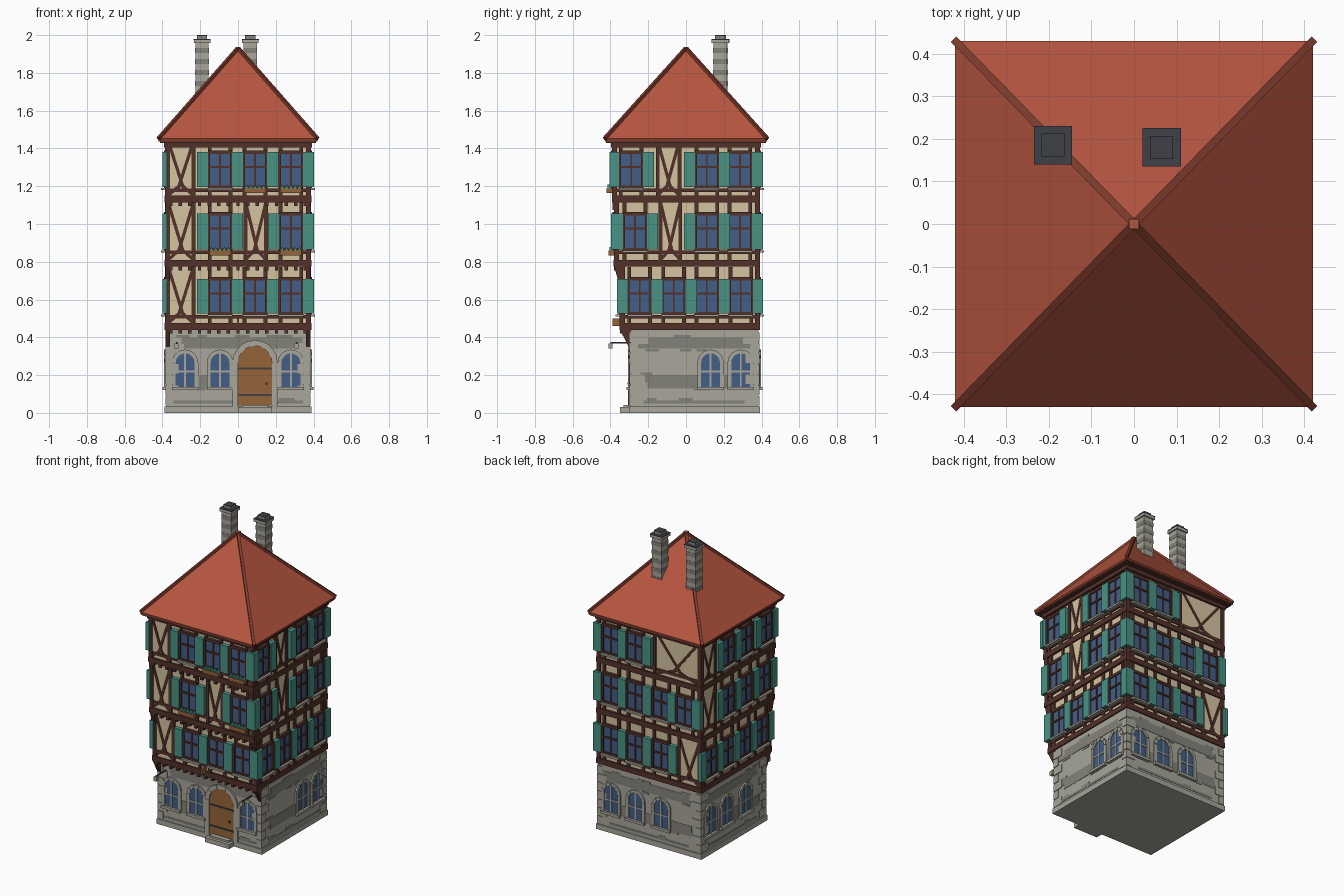
import bpy, bmesh, math, random
from mathutils import Vector, Matrix

if "Cube" in bpy.data.objects:
    bpy.data.objects.remove(bpy.data.objects["Cube"])
random.seed(4)

# ---- flat colours (sRGB converted to linear)
def lin(c):
    c /= 255
    return c / 12.92 if c < 0.04045 else ((c + 0.055) / 1.055) ** 2.4
COL = dict(cream=(212, 196, 160), timber=(82, 49, 42), roof_tile=(182, 86, 64), dark_tile=(126, 58, 44),
           stone=(168, 166, 155), dark_stone=(132, 130, 121), teal=(72, 146, 132), glass=(66, 94, 134),
           door_wood=(150, 100, 56), charcoal=(64, 64, 72))
MAT = {}
for k, c in COL.items():
    MAT[k] = bpy.data.materials.new(k)
    MAT[k].diffuse_color = (*[lin(v) for v in c], 1)

# ---- each named part collects its pieces in one bmesh
parts = {}
def part(name, mat):
    return parts.setdefault(name, (bmesh.new(), mat))[0]

def box(name, mat, x0, x1, y0, y1, z0, z1):
    M = Matrix.Translation(((x0 + x1) / 2, (y0 + y1) / 2, (z0 + z1) / 2)) @ Matrix.Diagonal((x1 - x0, y1 - y0, z1 - z0, 1))
    bmesh.ops.create_cube(part(name, mat), size=1, matrix=M)

# a face is (axis, sign, plane); pieces are drawn in (u, z) and extruded in depth
def prism(name, mat, face, pts, d0, d1):
    bm = part(name, mat)
    ax, s, pl = face
    rings = []
    for d in (d0, d1):
        w = s * (pl + d)
        rings.append([bm.verts.new((w, u, z) if ax == 'x' else (u, w, z)) for u, z in pts])
    a, b = rings
    bm.faces.new(a)
    bm.faces.new(b)
    for i in range(len(pts)):
        j = (i + 1) % len(pts)
        bm.faces.new((a[i], a[j], b[j], b[i]))

def rect(name, mat, face, u0, u1, z0, z1, d0, d1):
    prism(name, mat, face, [(u0, z0), (u1, z0), (u1, z1), (u0, z1)], d0, d1)

def beam(name, mat, face, p, q, w, d0, d1):
    p, q = Vector(p), Vector(q)
    t = (q - p).normalized() * w / 2
    n = Vector((-t.y, t.x))
    prism(name, mat, face, [p + n, q + n, q - n, p - n], d0, d1)

def arch(u, h, z0, top, n=10):
    c = top - h
    return [(u - h, z0)] + [(u - h * math.cos(math.pi * i / n), c + h * math.sin(math.pi * i / n)) for i in range(n + 1)] + [(u + h, z0)]

def surround(face, u, h, z0, top, w, d):
    a, b = arch(u, h, z0, top), arch(u, h + w, z0, top + w)
    for i in range(len(a) - 1):
        # every other block of the surround stands further out
        prism('stone_surrounds', 'stone', face, [a[i], a[i + 1], b[i + 1], b[i]], -0.01, d - 0.003 * (i % 2))

# ---- ground floor in stone
GF, GR, GB, GL = ('y', -1, 0.295), ('x', 1, 0.38), ('y', 1, 0.385), ('x', -1, 0.38)
box('ground_floor_wall', 'stone', -0.38, 0.38, -0.295, 0.385, 0.002, 0.44)
box('plinth', 'stone', -0.388, 0.388, -0.303, 0.392, 0, 0.035)
box('door_step', 'stone', 0, 0.18, -0.35, -0.295, 0, 0.03)
box('door_step', 'stone', 0.02, 0.16, -0.33, -0.295, 0.03, 0.042)
bands = [(0.05, 0.065), (0.13, 0.16), (0.16, 0.2), (0.34, 0.365), (0.365, 0.4)]
for face, u0, u1 in ((GF, -0.38, 0.38), (GB, -0.38, 0.38), (GR, -0.295, 0.385), (GL, -0.295, 0.385)):
    for z0, z1 in bands:
        rect('dark_stone_courses', 'dark_stone', face, u0 + random.uniform(.02, .1), u1 - random.uniform(.02, .1), z0, z1, -0.005, 0.002)
    for i in range(9):
        u, z = random.uniform(u0 + .05, u1 - .13), random.choice((0.2, 0.325, 0.4, 0.118, 0.065))
        rect('dark_stone_courses', 'dark_stone', face, u, u + random.uniform(.04, .09), z, z + 0.013, -0.005, 0.002)
for sx in (-1, 1):                                   # corner quoins
    for cy, sy in ((-0.295, 1), (0.385, -1)):
        for i in range(7):
            lx, ly = (0.07, 0.04) if i % 2 else (0.04, 0.07)
            z = 0.04 + i * 0.056
            xs = sorted((sx * 0.385, sx * (0.385 - lx)))
            ys = sorted((cy - sy * 0.005, cy + sy * ly))
            box('quoins', 'stone', *xs, *ys, z, z + 0.05)
for face, us in ((GF, (-0.28, -0.095, 0.28)), (GR, (0.13, 0.29)), (GB, (-0.09, 0.1, 0.28)), (GL, (-0.08, 0.12, 0.29))):
    for u in us:                                     # arched windows
        prism('arched_glass', 'glass', face, arch(u, 0.05, 0.135, 0.315), -0.005, 0.004)
        surround(face, u, 0.05, 0.135, 0.315, 0.02, 0.011)
        rect('arched_window_bars', 'stone', face, u - .005, u + .005, 0.135, 0.314, 0, 0.008)
        rect('arched_window_bars', 'stone', face, u - .05, u + .05, 0.215, 0.224, 0, 0.008)
        rect('ground_sills', 'stone', face, u - .07, u + .07, 0.12, 0.137, -0.005, 0.02)
prism('front_door', 'door_wood', GF, arch(0.09, 0.09, 0.04, 0.355, 14), -0.01, 0.005)
surround(GF, 0.09, 0.09, 0.035, 0.355, 0.03, 0.013)
for z in (0.095, 0.235):
    rect('door_straps', 'charcoal', GF, 0.003, 0.177, z - .005, z + .005, 0, 0.009)
rect('door_knob', 'charcoal', GF, 0.145, 0.155, 0.15, 0.162, 0, 0.014)
for x in (-0.325, 0.31):                             # wall lanterns
    box('lantern_arms', 'charcoal', x - .004, x + .004, -0.4, -0.29, 0.368, 0.374)
    box('lanterns', 'stone', x - .011, x + .011, -0.41, -0.388, 0.34, 0.368)

# ---- timber storeys: z0, z1, window bottom, window top, front plane
FLOORS = [(0.44, 0.775, 0.525, 0.71, 0.35), (0.775, 1.115, 0.865, 1.055, 0.38), (1.115, 1.44, 1.195, 1.38, 0.39)]
W4 = (-0.265, -0.09, 0.1, 0.28)
LAYOUT = [  # per storey: windows and braced panels for front, right, back, left
    [((-0.095, 0.09, 0.28), [(-0.37, -0.235)]), ((-0.245, -0.065, 0.11, 0.29), []),
     ((-0.09, 0.1, 0.28), [(-0.37, -0.22)]), ((-0.245, -0.065, 0.11, 0.29), [])],
    [((-0.095, 0.28), [(-0.37, -0.235), (0.04, 0.148)]), ((-0.27, 0.11, 0.285), [(-0.135, -0.03)]),
     (W4, []), ((-0.27, -0.08, 0.11), [(0.235, 0.375)])],
    [((-0.095, 0.09, 0.28), [(-0.37, -0.235)]), ((-0.29, 0.11, 0.285), [(-0.15, -0.035)]),
     ((0.1, 0.28), [(-0.37, -0.04)]), ((-0.29, -0.08, 0.11), [(0.235, 0.375)])],
]

def panel(face, u0, u1, z0, z1):
    m, q = (u0 + u1) / 2, (u1 - u0) * 0.1
    for u in (u0, u1):
        rect('timber_posts', 'timber', face, u - .01, u + .01, z0, z1, -0.02, 0.001)
    beam('timber_braces', 'timber', face, (u0, z1), (m + q, z0 + .04), 0.017, -0.02, -0.001)
    beam('timber_braces', 'timber', face, (u1, z1), (m - q, z0 + .04), 0.017, -0.02, -0.002)
    beam('timber_braces', 'timber', face, (u0, z0), (m, z0 + .06), 0.017, -0.02, -0.003)
    beam('timber_braces', 'timber', face, (u1, z0), (m, z0 + .06), 0.017, -0.02, -0.004)

def window(face, u, zb, zt, planter):
    h = 0.062
    rect('window_glass', 'glass', face, u - h, u + h, zb, zt, -0.015, 0.001)
    for s in (-1, 1):
        rect('window_frames', 'timber', face, u + s * h - .009, u + s * h + .009, zb, zt, -0.015, 0.01)
    for z, t in ((zb, .009), (zt, .009), (zb + (zt - zb) * .58, .005)):
        rect('window_frames', 'timber', face, u - h, u + h, z - t, z + t, -0.015, 0.008)
    rect('window_frames', 'timber', face, u - .005, u + .005, zb, zt, -0.015, 0.006)
    for s in (-1, 1):                                # short studs above and below
        rect('timber_studs', 'timber', face, u + s * .055 - .01, u + s * .055 + .01, zb - .06, zb, -0.02, 0)
        rect('timber_studs', 'timber', face, u + s * .055 - .01, u + s * .055 + .01, zt, zt + .062, -0.02, 0)
    if planter:
        rect('flower_boxes', 'door_wood', face, u - .057, u + .057, zb - .032, zb - .006, -0.01, 0.03)
        for k in range(5):
            v = u - .045 + k * .0225
            prism('plants', 'teal', face, [(v - .012, zb - .008), (v + .012, zb - .008), (v, zb + .014)], 0.008, 0.026)
    else:
        rect('window_sills', 'stone', face, u - .066, u + .066, zb - .016, zb - .004, -0.01, 0.022)

for f, (z0, z1, zb, zt, yf) in enumerate(FLOORS):
    faces = [('y', -1, yf), ('x', 1, 0.385), ('y', 1, 0.39), ('x', -1, 0.385)]
    box('plaster_walls', 'cream', -0.375, 0.375, -yf + .01, 0.38, z0, z1)
    box('floor_beams', 'timber', -0.388, 0.388, -yf - .003, 0.393, z0, z0 + .035)
    for sx in (-1, 1):                               # corner posts
        for y in (-yf, 0.365):
            xs = sorted((sx * 0.386, sx * 0.36))
            box('corner_posts', 'timber', *xs, y - .001, y + .026, z0, z1)
    for i, face in enumerate(faces):
        lo, hi = (-0.385, 0.385) if face[0] == 'y' else (-yf, 0.39)
        wins, panels = LAYOUT[f][i]
        rect('timber_rails', 'timber', face, lo, hi, zb - .025, zb - .006, -0.02, -0.002)
        for a, b in panels:
            panel(face, a, b, z0 + .035, z1)
            # plain plaster behind the braces, covering the rail
            rect('plaster_panels', 'cream', face, a, b, z0 + .03, z1, -0.015, -0.0015 - .004)
        shutters = []
        for k, u in enumerate(wins):
            planter = i == 0 and ((f == 2 and k > 0) or f == 1)
            window(face, u, zb, zt, planter)
            for c in (u - .0925, u + .0925):
                if all(abs(c - s) > .045 for s in shutters):
                    shutters.append(c)
        for c in shutters:
            a, b = max(c - .029, lo - .012), min(c + .029, hi + .018)
            if b - a > .015:
                rect('shutters', 'teal', face, a, b, zb, zt, -0.01, 0.016)
    # jetty joist ends and corner brackets on the front
    below = (0.295, 0.35, 0.38)[f]
    for k in range(15):
        x = -0.357 + k * 0.051
        box('joist_ends', 'timber', x - .009, x + .009, -yf, -below + .01, z0 - .02, z0)
    drop = (0.09, 0.08, 0.04)[f]
    for s in (-1, 1):
        side = ('x', s, 0.36)
        prism('jetty_brackets', 'timber', side, [(-yf, z0), (-below + .005, z0), (-below + .005, z0 - drop), (-below - .008, z0 - drop)], 0, 0.024)
box('top_beam', 'timber', -0.392, 0.392, -0.397, 0.397, 1.405, 1.44)
box('hanging_bracket', 'door_wood', -0.006, 0.006, -0.388, -0.34, 0.46, 0.5)

# ---- pyramid roof with hip ridges
RX, RY, RZ, TOP = 0.42, 0.43, 1.452, 1.93
box('eaves_board', 'timber', -RX + .006, RX - .006, -RY + .006, RY - .006, 1.43, 1.442)
box('eaves_edge', 'dark_tile', -RX, RX, -RY, RY, 1.438, RZ)
bm = part('roof', 'roof_tile')
base = [bm.verts.new((sx * RX, sy * RY, RZ)) for sx, sy in ((-1, -1), (1, -1), (1, 1), (-1, 1))]
tip = bm.verts.new((0, 0, TOP))
bm.faces.new(base)
for i in range(4):
    bm.faces.new((base[i], base[(i + 1) % 4], tip))
for sx in (-1, 1):
    for sy in (-1, 1):
        p, q = Vector((sx * RX, sy * RY, RZ)), Vector((0, 0, TOP))
        M = Matrix.Translation((p + q) / 2) @ (q - p).to_track_quat('Z', 'Y').to_matrix().to_4x4()
        bmesh.ops.create_cube(part('hip_ridges', 'dark_tile'), size=1, matrix=M @ Matrix.Diagonal((.018, .018, (q - p).length, 1)))
box('roof_tip', 'roof_tile', -.012, .012, -.012, .012, TOP - .02, TOP + .008)

# ---- chimneys with banded masonry and dark tops
for cx, cy in ((-0.19, 0.185), (0.065, 0.18)):
    def block(name, mat, h, z0, z1):
        box(name, mat, cx - h, cx + h, cy - h, cy + h, z0, z1)
    block('chimney_stacks', 'stone', .035, 1.55, 1.96)
    for k in range(6):
        z = 1.615 + k * .058
        block('chimney_bands', 'dark_stone', .0365, z, z + .027)
    block('chimney_caps', 'stone', .044, 1.957, 1.974)
    block('chimney_cap_tops', 'charcoal', .045, 1.974, 1.979)
    block('chimney_pots', 'dark_stone', .027, 1.979, 1.996)
    block('chimney_pot_tops', 'charcoal', .027, 1.996, 2.0)

# ---- turn the collected pieces into objects
for name, (bm, mat) in parts.items():
    bmesh.ops.recalc_face_normals(bm, faces=bm.faces)
    me = bpy.data.meshes.new(name)
    bm.to_mesh(me)
    bm.free()
    me.materials.append(MAT[mat])
    bpy.context.collection.objects.link(bpy.data.objects.new(name, me))

for m in bpy.data.materials:
    if m.users and not m.is_grease_pencil:
        m.use_nodes = True
        m.node_tree.nodes["Principled BSDF"].inputs["Base Color"].default_value = m.diffuse_color
